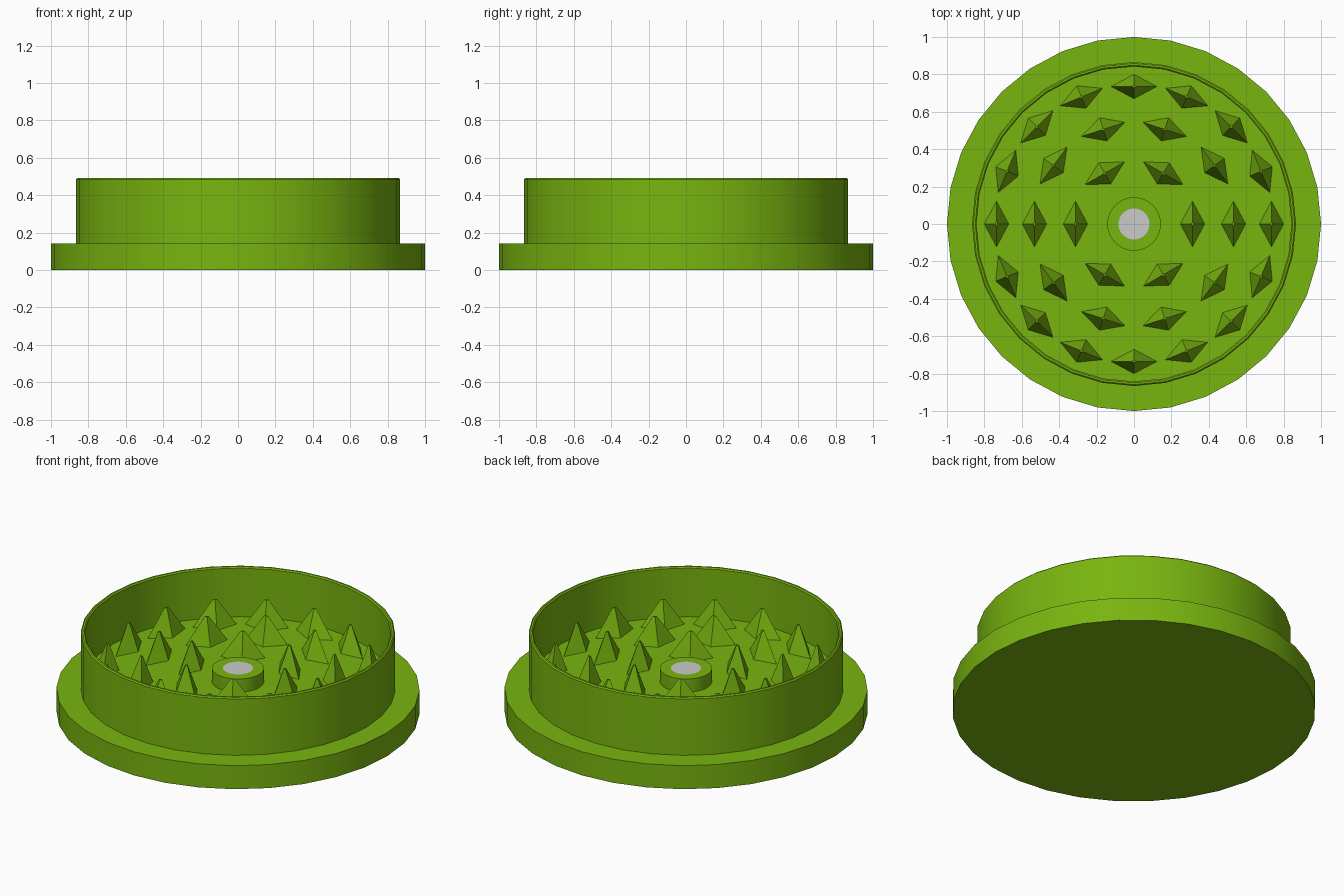
import bpy, bmesh, math
from mathutils import Vector

if "Cube" in bpy.data.objects:
    bpy.data.objects.remove(bpy.data.objects["Cube"])


def material(name, rgb):
    m = bpy.data.materials.new(name)
    m.diffuse_color = (*rgb, 1)
    m.use_nodes = True
    m.node_tree.nodes["Principled BSDF"].inputs["Base Color"].default_value = m.diffuse_color
    return m


green = material("green", (0.19, 0.46, 0.005))


def finish(bm, name, mat=None, smooth=False):
    bmesh.ops.recalc_face_normals(bm, faces=bm.faces)
    me = bpy.data.meshes.new(name)
    bm.to_mesh(me)
    bm.free()
    ob = bpy.data.objects.new(name, me)
    bpy.context.collection.objects.link(ob)
    if mat:
        me.materials.append(mat)
    if smooth:
        bpy.ops.object.select_all(action='DESELECT')
        ob.select_set(True)
        bpy.context.view_layer.objects.active = ob
        bpy.ops.object.shade_smooth_by_angle(angle=math.radians(30))
    return ob


def lathe(name, profile, sides, mat=None):
    """Turn an (r, z) profile around the z axis."""
    bm = bmesh.new()
    verts = [bm.verts.new((r, 0, z)) for r, z in profile]
    edges = [bm.edges.new(p) for p in zip(verts, verts[1:])]
    bmesh.ops.spin(bm, geom=verts + edges, cent=(0, 0, 0), axis=(0, 0, 1),
                   angle=math.tau, steps=sides)
    bmesh.ops.remove_doubles(bm, verts=bm.verts, dist=1e-4)
    return finish(bm, name, mat, smooth=True)


FLOOR, TIP, BOSS_R, MAGNET_R, BOSS_TOP = 0.19, 0.35, 0.143, 0.083, 0.27

# Wide base flange, thin wall with eased rim, and inner floor
lathe("dish", [(0, 0), (1, 0), (1, 0.143), (0.866, 0.143), (0.866, 0.485),
               (0.859, 0.492), (0.849, 0.492), (0.842, 0.485),
               (0.842, FLOOR), (0, FLOOR)], 32, green)

# Centre boss with a grey magnet set flush in it
lathe("centre_boss", [(BOSS_R, FLOOR), (BOSS_R, BOSS_TOP),
                      (MAGNET_R, BOSS_TOP), (MAGNET_R, FLOOR)], 48, green)
lathe("magnet", [(MAGNET_R, FLOOR), (MAGNET_R, BOSS_TOP), (0, BOSS_TOP)], 48)

# Rings of diamond-based teeth, long axis along the ring
bm = bmesh.new()


def tooth(radius, angle):
    out = Vector((math.cos(angle), math.sin(angle), 0))
    along = Vector((-out.y, out.x, 0))
    corners = [out * 0.065, along * 0.122, out * -0.065, along * -0.122]
    low = [bm.verts.new(out * radius + c + Vector((0, 0, FLOOR))) for c in corners]
    top = [bm.verts.new(out * radius + c * 0.1 + Vector((0, 0, TIP))) for c in corners]
    for i in range(4):
        j = (i + 1) % 4
        bm.faces.new((low[i], low[j], top[j], top[i]))
    bm.faces.new(top)


for radius, count in ((0.313, 6), (0.532, 10), (0.735, 16)):
    for i in range(count):
        tooth(radius, math.tau * i / count)
finish(bm, "teeth", green)
